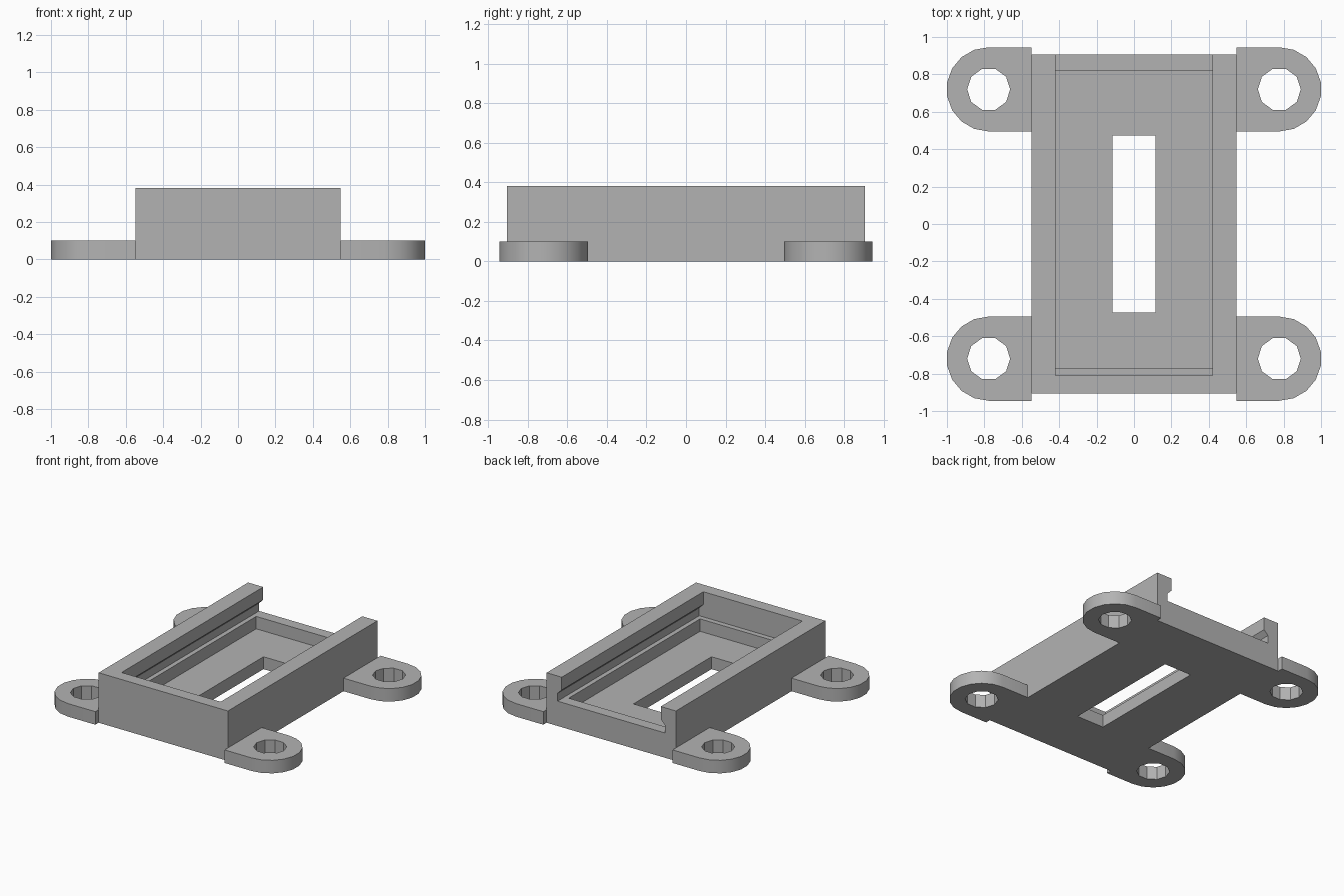
import bpy
import bmesh
from math import cos, sin, pi, radians
from mathutils import Vector

cube = bpy.data.objects.get("Cube")
if cube:
    bpy.data.objects.remove(cube, do_unlink=True)

grey = bpy.data.materials.new("plain_grey")
grey.use_nodes = True
grey.diffuse_color = (0.45, 0.45, 0.45, 1)
grey.node_tree.nodes["Principled BSDF"].inputs["Base Color"].default_value = grey.diffuse_color


def prism(name, outline, offset):
    """Extrude a closed outline of 3D points along an offset."""
    bm = bmesh.new()
    face = bm.faces.new([bm.verts.new(p) for p in outline])
    grown = bmesh.ops.extrude_face_region(bm, geom=[face])["geom"]
    moved = [g for g in grown if isinstance(g, bmesh.types.BMVert)]
    bmesh.ops.translate(bm, vec=Vector(offset), verts=moved)
    bmesh.ops.recalc_face_normals(bm, faces=bm.faces)
    mesh = bpy.data.meshes.new(name)
    bm.to_mesh(mesh)
    bm.free()
    mesh.materials.append(grey)
    obj = bpy.data.objects.new(name, mesh)
    bpy.context.collection.objects.link(obj)
    return obj


def box(name, x, y0, y1, z0, z1):
    """Box centred on x = 0 with half width x."""
    corners = [(-x, y0, z0), (x, y0, z0), (x, y1, z0), (-x, y1, z0)]
    return prism(name, corners, (0, 0, z1 - z0))


def activate(obj):
    bpy.ops.object.select_all(action='DESELECT')
    obj.select_set(True)
    bpy.context.view_layer.objects.active = obj


def cut(obj, cutter):
    """Subtract the cutter and discard it."""
    mod = obj.modifiers.new("cut", 'BOOLEAN')
    mod.operation = 'DIFFERENCE'
    mod.solver = 'EXACT'
    mod.object = cutter
    activate(obj)
    bpy.ops.object.modifier_apply(modifier=mod.name)
    bpy.data.objects.remove(cutter, do_unlink=True)


# Tray body
BODY_X, BODY_Y, HEIGHT = 0.548, 0.905, 0.383
LIP_X, GROOVE_X, LEDGE_Z, FLOOR_Z = 0.42, 0.455, 0.19, 0.095
body = box("tray_body", BODY_X, -BODY_Y, BODY_Y, 0, HEIGHT)

# Slide channel, open at the back, with a chamfered lip over each groove
half = [(GROOVE_X, LEDGE_Z), (GROOVE_X, 0.25), (LIP_X, 0.285), (LIP_X, 0.5)]
profile = half + [(-x, z) for x, z in reversed(half)]
cut(body, prism("slide_cutter", [(x, -0.81, z) for x, z in profile], (0, 2, 0)))

# Sunken pocket and the slot through its floor
cut(body, box("pocket_cutter", LIP_X, -0.77, 0.82, FLOOR_Z, 0.22))
cut(body, box("slot_cutter", 0.115, -0.473, 0.473, -0.1, 0.15))

# Four rounded mounting tabs with holes
TAB_X, TAB_Y, TAB_R, TAB_H, HOLE_R = 0.777, 0.72, 0.225, 0.1, 0.115
for side, sx in (("left", 1), ("right", -1)):
    for end, sy in (("front", -1), ("back", 1)):
        arc = [radians(-90 + 20 * i) for i in range(10)]
        outline = [(TAB_X + TAB_R * cos(a), TAB_Y + TAB_R * sin(a)) for a in arc]
        outline += [(BODY_X, TAB_Y + TAB_R), (BODY_X, TAB_Y - TAB_R)]
        tab = prism(f"{end}_{side}_tab", [(sx * x, sy * y, 0) for x, y in outline],
                    (0, 0, TAB_H))
        ring = [2 * pi * i / 10 for i in range(10)]
        hole = [(sx * (TAB_X + HOLE_R * cos(a)), sy * (TAB_Y + HOLE_R * sin(a)), -0.1)
                for a in ring]
        cut(tab, prism("hole_cutter", hole, (0, 0, 0.4)))
        activate(tab)
        bpy.ops.object.shade_smooth_by_angle(angle=radians(30))
